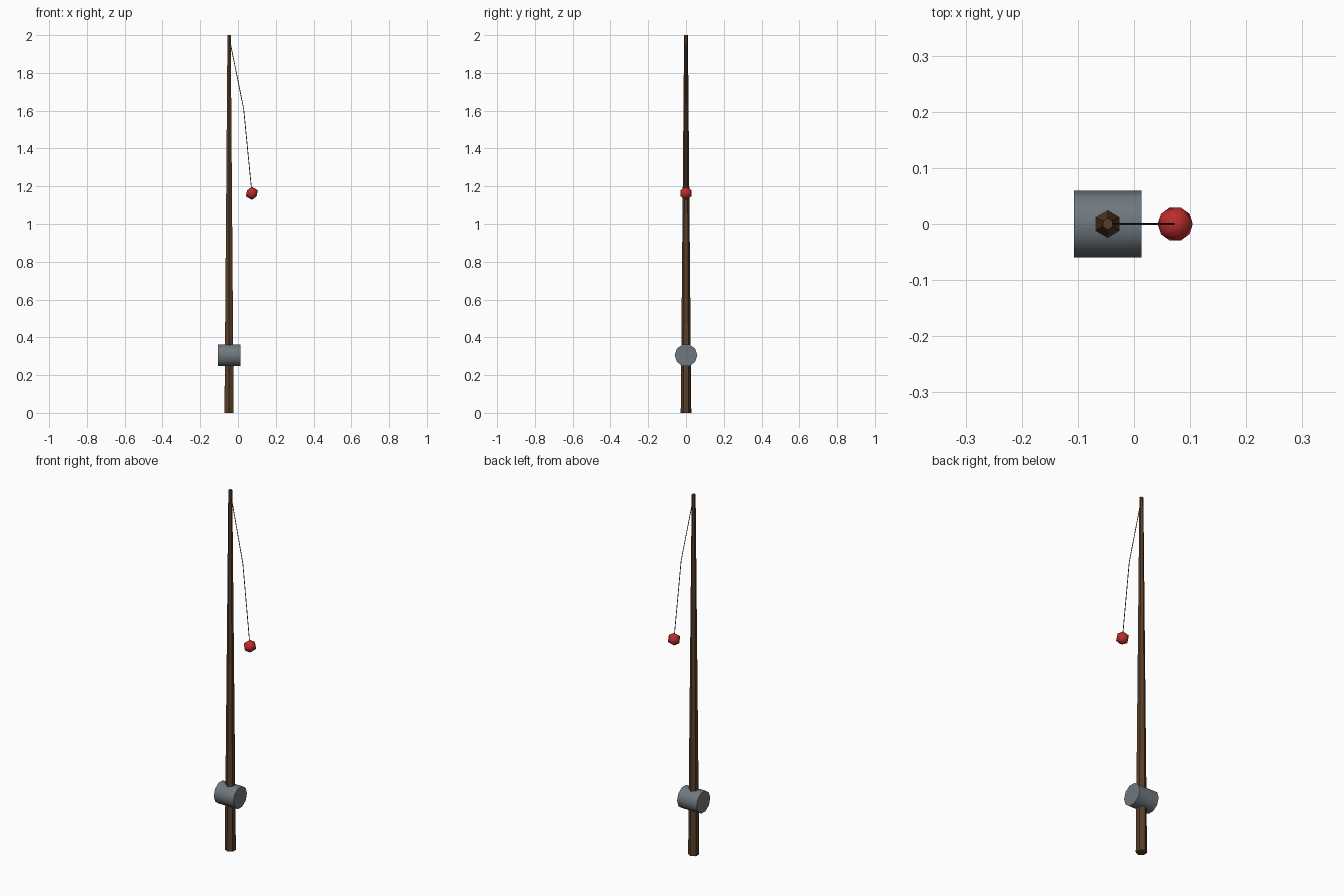
import bpy
from math import pi
from mathutils import Vector

if "Cube" in bpy.data.objects:
    bpy.data.objects.remove(bpy.data.objects["Cube"])


def finish(obj, name, color):
    obj.name = name
    mat = bpy.data.materials.new(name + "_color")
    mat.diffuse_color = (*color, 1)
    mat.use_nodes = True
    mat.node_tree.nodes["Principled BSDF"].inputs["Base Color"].default_value = mat.diffuse_color
    obj.data.materials.append(mat)
    bpy.ops.object.shade_smooth_by_angle(angle=pi / 3.5)
    return obj


ROD_X = -0.047

# Tapered six-sided rod, corners pointing to front and back
bpy.ops.mesh.primitive_cone_add(vertices=6, radius1=0.028, radius2=0.01, depth=2,
                                location=(ROD_X, 0, 1))
finish(bpy.context.object, "rod", (0.10, 0.05, 0.022))

# Reel drum lying across the rod
bpy.ops.mesh.primitive_cylinder_add(vertices=10, radius=0.06, depth=0.12,
                                    location=(ROD_X, 0, 0.305), rotation=(0, pi / 2, 0))
finish(bpy.context.object, "reel", (0.16, 0.19, 0.21))

# Fishing line: thin segments from the tip to the float
points = [Vector(p) for p in ((ROD_X, 0, 1.99), (0.03, 0, 1.61), (0.0735, 0, 1.165))]
for i, (a, b) in enumerate(zip(points, points[1:])):
    d = b - a
    bpy.ops.mesh.primitive_cylinder_add(vertices=6, radius=0.002, depth=d.length,
                                        location=(a + b) / 2,
                                        rotation=d.to_track_quat('Z', 'Y').to_euler())
    finish(bpy.context.object, f"line_{i + 1}", (0.05, 0.05, 0.05))

# Red float, a twenty-faced ball
bpy.ops.mesh.primitive_ico_sphere_add(subdivisions=1, radius=0.035, location=(0.0735, 0, 1.163))
finish(bpy.context.object, "float", (0.5, 0.025, 0.025))
